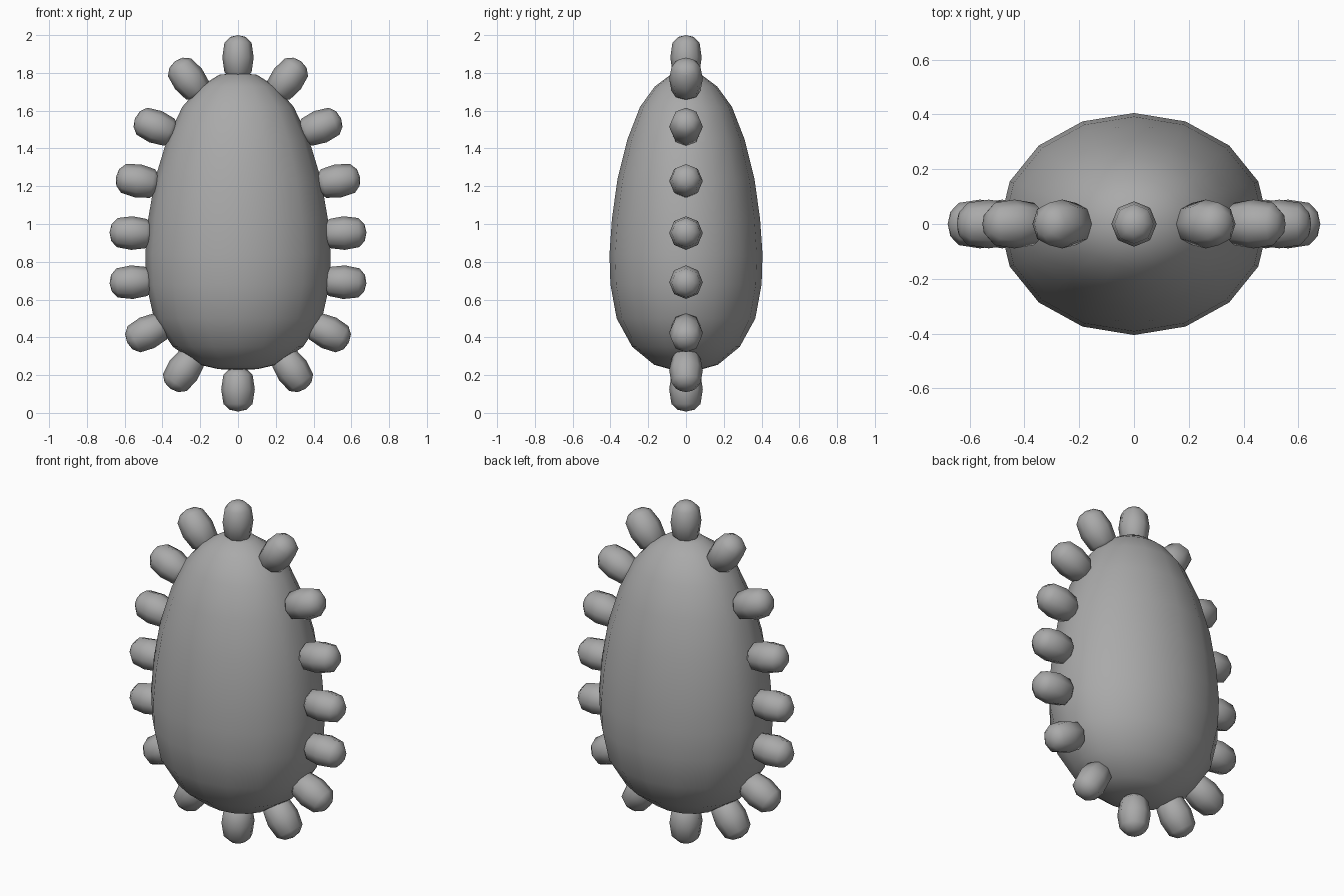
import bpy, bmesh, math
from mathutils import Matrix

if "Cube" in bpy.data.objects:
    bpy.data.objects.remove(bpy.data.objects["Cube"])

GREY = bpy.data.materials.new("dark_grey")
GREY.diffuse_color = (0.4, 0.4, 0.4, 1)
GREY.use_nodes = True
GREY.node_tree.nodes["Principled BSDF"].inputs["Base Color"].default_value = GREY.diffuse_color


def finish(bm, name):
    bmesh.ops.recalc_face_normals(bm, faces=bm.faces)
    for f in bm.faces:
        f.smooth = True
    me = bpy.data.meshes.new(name)
    bm.to_mesh(me)
    bm.free()
    me.materials.append(GREY)
    ob = bpy.data.objects.new(name, me)
    bpy.context.collection.objects.link(ob)
    return ob


# Egg-shaped body: 16-sided rings, oval in plan (half width, height)
PROFILE = [(0.105, 0.232), (0.205, 0.255), (0.345, 0.35), (0.445, 0.50),
           (0.485, 0.68), (0.491, 0.84), (0.475, 1.03), (0.439, 1.24),
           (0.375, 1.45), (0.295, 1.62), (0.20, 1.728), (0.10, 1.79)]
SIDES, DEPTH = 16, 0.825
bm = bmesh.new()
rings = []
for r, z in PROFILE:
    rings.append([bm.verts.new((r * math.cos(a), r * DEPTH * math.sin(a), z))
                  for a in (2 * math.pi * i / SIDES for i in range(SIDES))])
for lo, hi in zip(rings, rings[1:]):
    for i in range(SIDES):
        j = (i + 1) % SIDES
        bm.faces.new((lo[i], lo[j], hi[j], hi[i]))
for ring, z in ((rings[0], 0.225), (rings[-1], 1.80)):
    pole = bm.verts.new((0, 0, z))
    for i in range(SIDES):
        bm.faces.new((ring[i], ring[(i + 1) % SIDES], pole))
finish(bm, "body")


# Rim knobs: long low-poly beads with blunt ends, pointing outward
def knob(name, x, z, tilt, radius=0.089):
    bm = bmesh.new()
    bmesh.ops.create_uvsphere(bm, u_segments=8, v_segments=6, radius=1)
    for v in bm.verts:
        v.co.z = math.copysign(abs(v.co.z) ** 0.6, v.co.z) if abs(v.co.z) > 1e-4 else 0
    bm.transform(Matrix.Translation((x, 0, z))
                 @ Matrix.Rotation(math.radians(90 - tilt), 4, 'Y')
                 @ Matrix.Diagonal((radius, radius, 0.118, 1)))
    finish(bm, name)


knob("knob_top", 0, 1.882, 90, 0.083)
knob("knob_bottom", 0, 0.125, -90)
# x, z, outward tilt in degrees
SIDE_KNOBS = [(0.262, 1.768, 52), (0.436, 1.515, 22), (0.53, 1.228, 10),
              (0.562, 0.952, 2), (0.562, 0.692, -3), (0.481, 0.424, -26),
              (0.29, 0.224, -55)]
for n, (x, z, t) in enumerate(SIDE_KNOBS, 1):
    knob(f"knob_right_{n}", x, z, t)
    knob(f"knob_left_{n}", -x, z, 180 - t)
